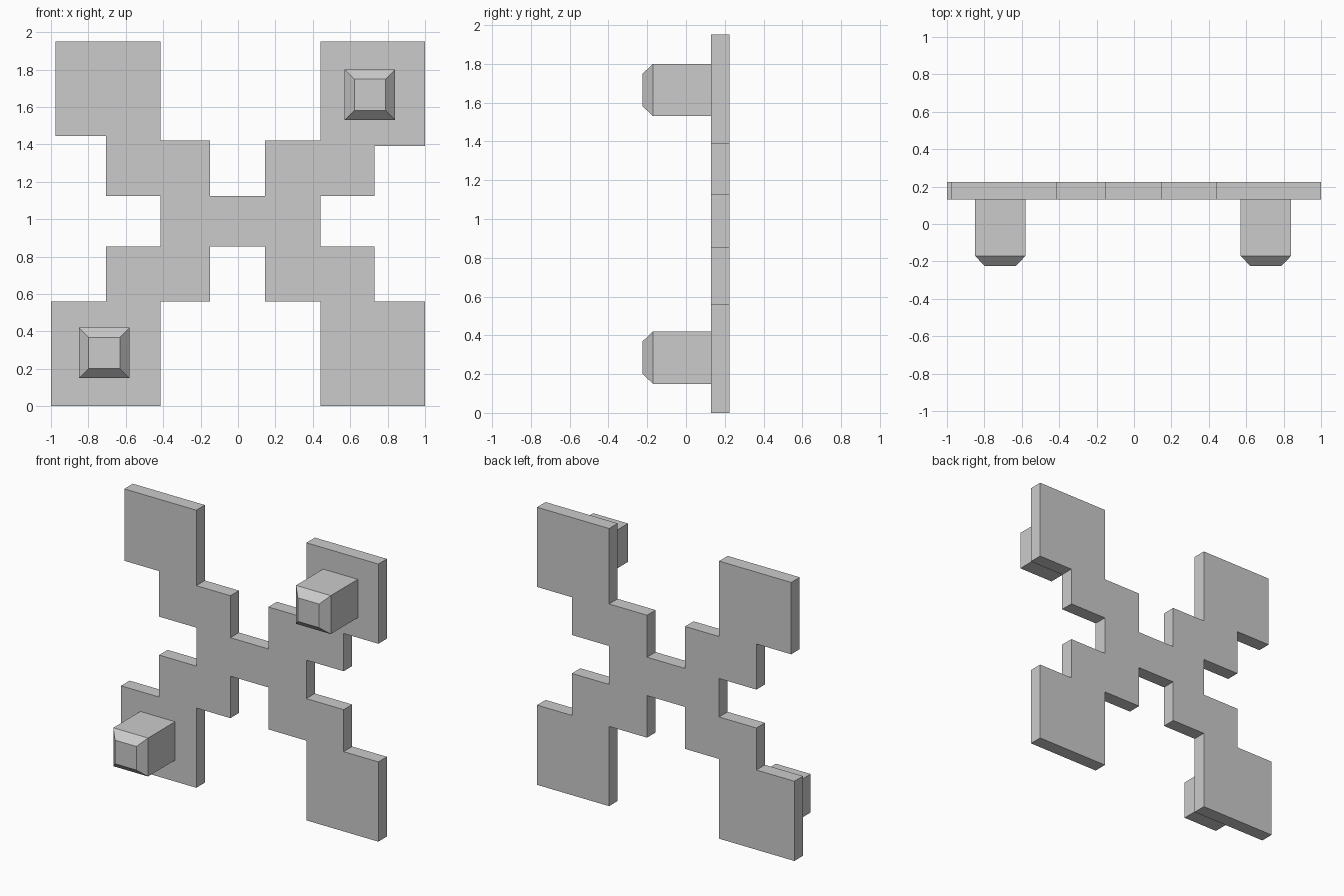
import bpy
import bmesh

default_cube = bpy.data.objects.get("Cube")
if default_cube:
    bpy.data.objects.remove(default_cube, do_unlink=True)

GREY = (0.6, 0.6, 0.6, 1.0)
grey = bpy.data.materials.new("light_grey")
grey.use_nodes = True
grey.diffuse_color = GREY
grey.node_tree.nodes["Principled BSDF"].inputs["Base Color"].default_value = GREY

FRONT, SHOULDER, PLATE, BACK = -0.225, -0.17, 0.13, 0.225


def finish(name, bm):
    bmesh.ops.recalc_face_normals(bm, faces=bm.faces)
    mesh = bpy.data.meshes.new(name)
    bm.to_mesh(mesh)
    bm.free()
    mesh.materials.append(grey)
    obj = bpy.data.objects.new(name, mesh)
    bpy.context.collection.objects.link(obj)
    return obj


# Stepped cross plate: outline walked with alternating horizontal and vertical moves
def stepped_plate(name, start, moves):
    bm = bmesh.new()
    x, z = start
    verts = [bm.verts.new((x, PLATE, z))]
    for i, value in enumerate(moves):
        x, z = (value, z) if i % 2 == 0 else (x, value)
        verts.append(bm.verts.new((x, PLATE, z)))
    face = bm.faces.new(verts)
    result = bmesh.ops.extrude_face_region(bm, geom=[face], use_keep_orig=True)
    moved = [v for v in result["geom"] if isinstance(v, bmesh.types.BMVert)]
    bmesh.ops.translate(bm, verts=moved, vec=(0, BACK - PLATE, 0))
    return finish(name, bm)


L1, L2, L3 = -0.15, -0.415, -0.705
R1, R2, R3 = 0.145, 0.44, 0.73
Z1, Z2, Z3, Z4, TOP = 0.56, 0.855, 1.125, 1.42, 1.95

stepped_plate("cross_plate", (-1, 0), [
    L2, Z1, L1, Z2, R1, Z1, R2, 0,             # lower edge
    1, Z1, R3, Z2, R2, Z3, R3, 1.39, 1, TOP,   # left edge
    R2, Z4, R1, Z3, L1, Z4, L2, TOP,           # upper edge
    -0.975, 1.445, L3, Z3, L2, Z2, L3, Z1, -1,  # right edge
])


# Square pegs with a chamfered tip
def peg(name, x, z, half=0.135, tip=0.083):
    bm = bmesh.new()
    rings = []
    for y, r in ((PLATE, half), (SHOULDER, half), (FRONT, tip)):
        corners = ((-r, -r), (r, -r), (r, r), (-r, r))
        rings.append([bm.verts.new((x + dx, y, z + dz)) for dx, dz in corners])
    for a, b in zip(rings, rings[1:]):
        for i in range(4):
            j = (i + 1) % 4
            bm.faces.new((a[i], a[j], b[j], b[i]))
    bm.faces.new(rings[0])
    bm.faces.new(rings[-1])
    return finish(name, bm)


peg("upper_left_peg", 0.705, 1.665)
peg("lower_right_peg", -0.715, 0.285)
